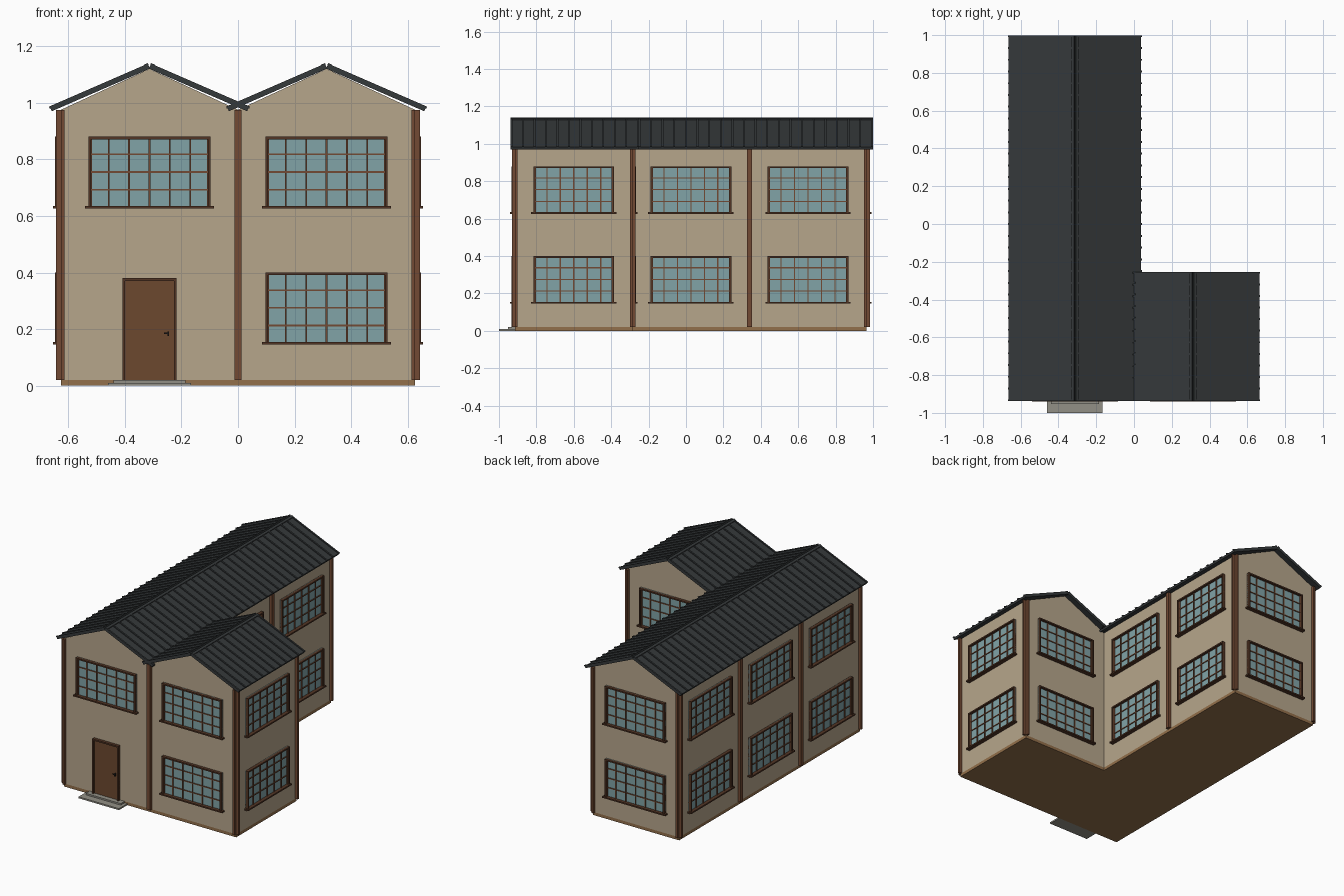
import bpy, bmesh
from math import radians, atan2, hypot
from mathutils import Matrix, Vector

cube = bpy.data.objects.get("Cube")
if cube:
    bpy.data.objects.remove(cube, do_unlink=True)


def material(name, rgb):
    m = bpy.data.materials.new(name)
    m.use_nodes = True
    colour = (*rgb, 1)
    m.diffuse_color = colour
    node = next(n for n in m.node_tree.nodes if n.type == 'BSDF_PRINCIPLED')
    node.inputs["Base Color"].default_value = colour
    node.inputs["Roughness"].default_value = 0.8
    return m


PLASTER = material("tan plaster", (0.47, 0.38, 0.26))
PLINTH = material("brown plinth", (0.29, 0.16, 0.07))
TIMBER = material("post timber", (0.17, 0.068, 0.033))
DARK = material("dark frame timber", (0.085, 0.036, 0.018))
GLASS = material("blue glass", (0.22, 0.37, 0.39))
DOOR = material("door wood", (0.15, 0.065, 0.028))
ROOF = material("charcoal roof", (0.036, 0.041, 0.043))
STONE = material("grey stone", (0.29, 0.28, 0.24))
IRON = material("black iron", (0.015, 0.013, 0.012))


def box(bm, x, y, z, mat=0, matrix=Matrix()):
    """Axis-aligned box given as three (low, high) ranges."""
    size = Matrix.Diagonal((x[1] - x[0], y[1] - y[0], z[1] - z[0], 1))
    mid = Vector((sum(x) / 2, sum(y) / 2, sum(z) / 2))
    made = bmesh.ops.create_cube(bm, size=1, matrix=matrix @ Matrix.Translation(mid) @ size)
    for f in {f for v in made["verts"] for f in v.link_faces}:
        f.material_index = mat


def finish(bm, name, mats):
    mesh = bpy.data.meshes.new(name)
    bmesh.ops.recalc_face_normals(bm, faces=bm.faces)
    bm.to_mesh(mesh)
    bm.free()
    for m in mats:
        mesh.materials.append(m)
    return mesh


def place(name, mesh, x=0, y=0, z=0, angle=0):
    ob = bpy.data.objects.new(name, mesh)
    ob.location = (x, y, z)
    ob.rotation_euler.z = radians(angle)
    bpy.context.collection.objects.link(ob)
    return ob


# The building is a grid of square bays
BAY = 0.626
H = BAY / 2
FRONT = -0.913
BACK = FRONT + 3 * BAY
BASE, EAVE, PEAK = 0.02, 0.975, 1.12

# Plinth and walls with gables; each wing is (side, back end)
WINGS = {"long_wing": (-H, BACK), "short_wing": (H, FRONT + BAY)}
for wing, (cx, back) in WINGS.items():
    bm = bmesh.new()
    box(bm, (cx - H, cx + H), (FRONT, back), (0, BASE))
    place(wing + "_plinth", finish(bm, wing + "_plinth", [PLINTH]))

    bm = bmesh.new()
    outline = [(-H, BASE), (H, BASE), (H, EAVE), (0, PEAK), (-H, EAVE)]
    face = bm.faces.new([bm.verts.new((cx + u, FRONT, z)) for u, z in outline])
    ext = bmesh.ops.extrude_face_region(bm, geom=[face])
    bmesh.ops.translate(bm, vec=(0, back - FRONT, 0),
                        verts=[v for v in ext["geom"] if isinstance(v, bmesh.types.BMVert)])
    place(wing + "_walls", finish(bm, wing + "_walls", [PLASTER]))

# Roofs: two slabs per wing with standing seams and a ridge cap
RUN, RISE, THICK = 0.345, 0.15, 0.013
for wing, (cx, back) in WINGS.items():
    y0, y1 = FRONT - 0.025, back + 0.034
    length = hypot(RUN, RISE)
    bm = bmesh.new()
    for side in (-1, 1):
        # local x runs down the slope from the ridge
        turn = Matrix.Diagonal((side, 1, 1, 1)) @ Matrix.Rotation(atan2(RISE, RUN), 4, 'Y')
        m = Matrix.Translation((cx, 0, PEAK)) @ turn
        box(bm, (-0.002, length), (y0, y1), (0, THICK), 0, m)
        count = round((y1 - y0) / 0.0625)
        step = (y1 - y0 - 0.01) / count
        for i in range(count + 1):
            y = y0 + i * step
            box(bm, (0, length + 0.003), (y, y + 0.01), (THICK - 0.002, THICK + 0.006), 0, m)
        box(bm, (-0.003, 0.012), (y0, y1), (THICK, THICK + 0.008), 0, m)
    place(wing + "_roof", finish(bm, wing + "_roof", [ROOF]))

# Window: glass, glazing bars, outer frame and sill, facing -y
W, TALL, RIM = 0.216, 0.25, 0.009
bm = bmesh.new()
box(bm, (-W, W), (-0.004, 0.002), (0, TALL), 2)
COLS, ROWS = 6, 4
for i in range(1, COLS):
    x = -W + 2 * W * i / COLS
    box(bm, (x - 0.003, x + 0.003), (-0.01, 0), (0, TALL), 0)
for j in range(1, ROWS):
    z = TALL * j / ROWS
    box(bm, (-W, W), (-0.009, 0), (z - 0.003, z + 0.003), 0)
for s in (-W, W - RIM):
    box(bm, (s, s + RIM), (-0.02, 0), (0, TALL), 1)
    inner = s + RIM if s < 0 else s - 0.004
    box(bm, (inner, inner + 0.004), (-0.014, 0), (0, TALL), 0)
box(bm, (-W, W), (-0.02, 0), (TALL - RIM, TALL), 1)
box(bm, (-W - 0.012, W + 0.012), (-0.027, 0), (-0.004, 0.005), 1)
window = finish(bm, "window", [TIMBER, DARK, GLASS])

# Half post standing at the edge of a bay; neighbours form a full post
bm = bmesh.new()
box(bm, (-H, -H + 0.013), (-0.018, 0.001), (BASE, EAVE))
left_post = finish(bm, "post_a", [TIMBER])
bm = bmesh.new()
box(bm, (H - 0.013, H), (-0.018, 0.001), (BASE, EAVE))
right_post = finish(bm, "post_b", [TIMBER])

# Facade bays: x, y, turn, has left post, has right post
ROW = [FRONT + BAY * (k + 0.5) for k in range(3)]
facades = [(-H, FRONT, 0, 1, 1), (H, FRONT, 0, 1, 1),
           (BAY, ROW[0], 90, 1, 1), (0, ROW[1], 90, 0, 1), (0, ROW[2], 90, 1, 1),
           (H, FRONT + BAY, 180, 1, 0), (-H, BACK, 180, 1, 1)]
facades += [(-BAY, y, -90, 1, 1) for y in ROW]
for n, (x, y, angle, a, b) in enumerate(facades):
    if a:
        place("bay_post_left", left_post, x, y, 0, angle)
    if b:
        place("bay_post_right", right_post, x, y, 0, angle)
    place("upper_window", window, x, y, 0.63, angle)
    if n:  # the first bay holds the door instead
        place("lower_window", window, x, y, 0.15, angle)

# Door with frame and handle
bm = bmesh.new()
D = 0.095
box(bm, (-D, D), (-0.008, 0.002), (0, 0.355), 0)
for s in (-D, D - RIM):
    box(bm, (s, s + RIM), (-0.02, 0), (0, 0.36), 1)
box(bm, (-D, D), (-0.02, 0), (0.35, 0.36), 1)
box(bm, (0.052, 0.07), (-0.02, -0.014), (0.163, 0.168), 2)
box(bm, (0.064, 0.07), (-0.02, -0.006), (0.155, 0.172), 2)
place("front_door", finish(bm, "front_door", [DOOR, DARK, IRON]), -H, FRONT, BASE)

# Entrance steps
bm = bmesh.new()
box(bm, (-0.147, 0.147), (-0.087, 0), (0, 0.01))
box(bm, (-0.127, 0.127), (-0.04, 0), (0.01, 0.02))
place("entrance_steps", finish(bm, "entrance_steps", [STONE]), -H, FRONT)
